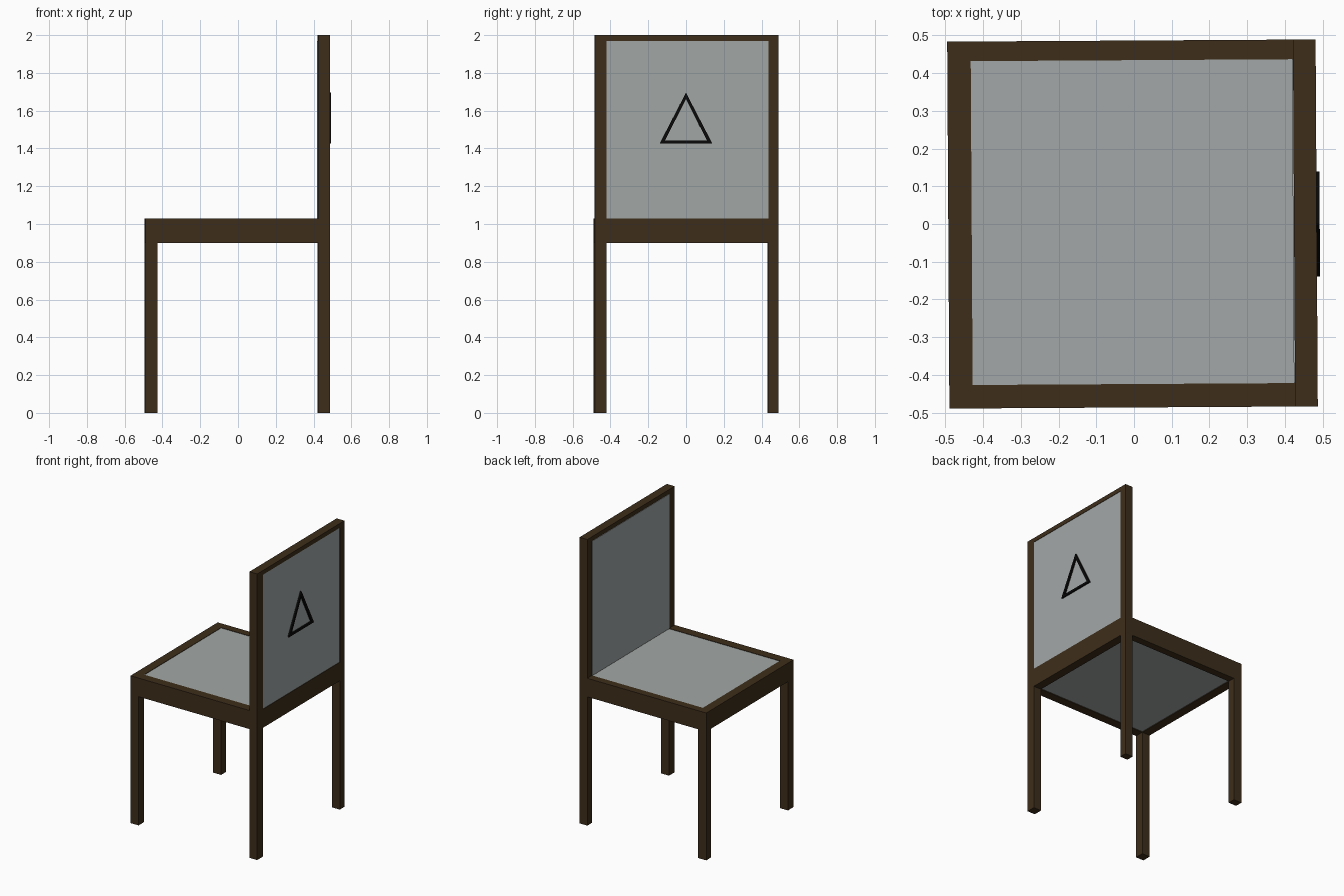
import bpy, bmesh
from mathutils import Matrix, Vector

if "Cube" in bpy.data.objects:
    bpy.data.objects.remove(bpy.data.objects["Cube"])


def material(name, rgb):
    m = bpy.data.materials.new(name)
    m.diffuse_color = (*rgb, 1)
    m.use_nodes = True
    m.node_tree.nodes["Principled BSDF"].inputs["Base Color"].default_value = m.diffuse_color
    return m


WOOD = material("dark_wood", (0.047, 0.027, 0.011))
PAD = material("grey_panel", (0.36, 0.39, 0.385))
INK = material("black_trim", (0.003, 0.003, 0.003))
TURN = Matrix.Rotation(0.006, 4, 'Z')  # the chair stands very slightly turned


def finish(name, bm, mat):
    bmesh.ops.recalc_face_normals(bm, faces=bm.faces)
    bm.transform(TURN)
    mesh = bpy.data.meshes.new(name)
    bm.to_mesh(mesh)
    bm.free()
    mesh.materials.append(mat)
    bpy.context.collection.objects.link(bpy.data.objects.new(name, mesh))


def box(name, x, y, z, mat=WOOD):
    bm = bmesh.new()
    bmesh.ops.create_cube(bm, size=1)
    for v in bm.verts:
        v.co = [lo + (c + 0.5) * (hi - lo) for c, (lo, hi) in zip(v.co, (x, y, z))]
    finish(name, bm, mat)


FRONT_X, BACK_X = (-0.492, -0.43), (0.424, 0.484)
SIDES = {"near": (-0.486, -0.424), "far": (0.434, 0.486)}
RAIL_Z = (0.90, 1.03)

# Short legs, full-height back posts and side rails
for side, y in SIDES.items():
    box(f"short_leg_{side}", FRONT_X, y, (0, RAIL_Z[1]))
    box(f"back_post_{side}", BACK_X, y, (0, 2))
    box(f"side_rail_{side}", (FRONT_X[1], BACK_X[0]), y, RAIL_Z)

# Cross rails of the seat and the back
inner_y = (SIDES["near"][1], SIDES["far"][0])
box("seat_rail_front", FRONT_X, inner_y, RAIL_Z)
box("seat_rail_back", BACK_X, inner_y, RAIL_Z)
box("top_rail", BACK_X, inner_y, (1.97, 2))

# Seat and backrest panels
box("seat_panel", (FRONT_X[1], BACK_X[0]), inner_y, (0.905, 1.027), PAD)
box("back_panel", (0.421, 0.481), inner_y, (RAIL_Z[1], 1.97), PAD)

# Triangular outline trim on the rear of the backrest
bm = bmesh.new()
outer = [(-0.142, 1.427), (0.136, 1.427), (-0.003, 1.695)]
inner = [(-0.114, 1.442), (0.108, 1.442), (-0.003, 1.662)]
rings = [[bm.verts.new((0.480, *p)) for p in ring] for ring in (outer, inner)]
for i in range(3):
    j = (i + 1) % 3
    bm.faces.new((rings[0][i], rings[0][j], rings[1][j], rings[1][i]))
ext = bmesh.ops.extrude_face_region(bm, geom=bm.faces[:], use_keep_orig=True)
moved = [g for g in ext["geom"] if isinstance(g, bmesh.types.BMVert)]
bmesh.ops.translate(bm, verts=moved, vec=Vector((0.012, 0, 0)))
finish("triangle_trim", bm, INK)
